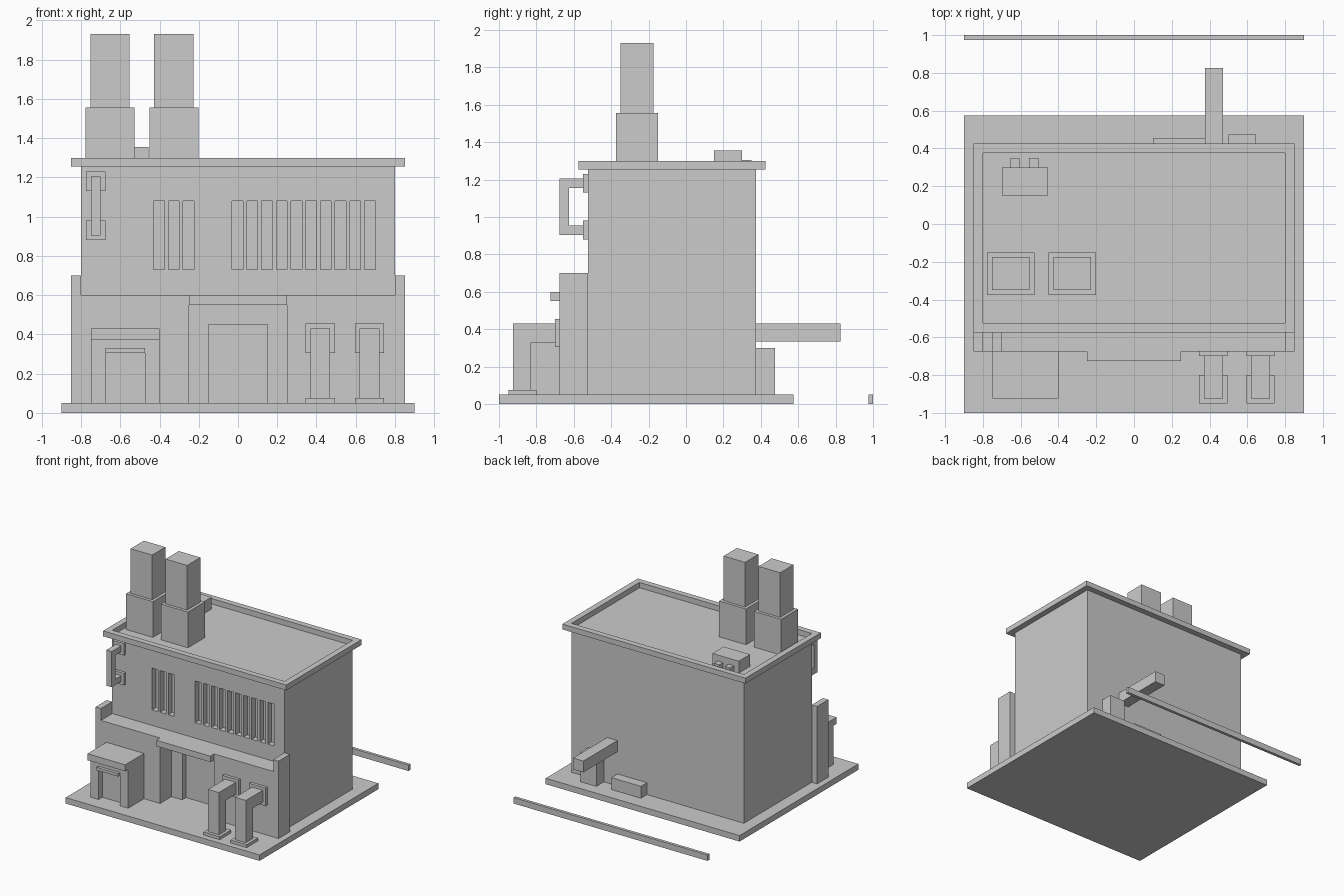
import bpy, bmesh

if "Cube" in bpy.data.objects:
    bpy.data.objects.remove(bpy.data.objects["Cube"])


def boxes(name, specs):
    """One object made of axis-aligned boxes (x0, x1, y0, y1, z0, z1)."""
    bm = bmesh.new()
    for x0, x1, y0, y1, z0, z1 in specs:
        verts = bmesh.ops.create_cube(bm, size=1)["verts"]
        for v in verts:
            v.co.x = x1 if v.co.x > 0 else x0
            v.co.y = y1 if v.co.y > 0 else y0
            v.co.z = z1 if v.co.z > 0 else z0
    mesh = bpy.data.meshes.new(name)
    bm.to_mesh(mesh)
    bm.free()
    ob = bpy.data.objects.new(name, mesh)
    bpy.context.collection.objects.link(ob)
    return ob


def cut(ob, specs):
    """Carve disjoint boxes out of an object."""
    cutter = boxes("cutter", specs)
    cutter.hide_render = True
    mod = ob.modifiers.new("cut", "BOOLEAN")
    mod.operation, mod.solver, mod.object = "DIFFERENCE", "EXACT", cutter
    bpy.context.view_layer.objects.active = ob
    bpy.ops.object.modifier_apply(modifier=mod.name)
    bpy.data.objects.remove(cutter)


FLOOR = 0.05
FRONT, BACK = -0.525, 0.375     # main wall planes
PORCH = -0.675                  # lower facade plane

# Ground slab and separate rear kerb
boxes("ground_slab", [(-0.9, 0.9, -1, 0.575, 0, FLOOR)])
boxes("rear_kerb", [(-0.9, 0.9, 0.975, 1, 0, FLOOR)])

# Main block with window slots and door recess
body = boxes("main_block", [(-0.8, 0.8, FRONT, BACK, FLOOR, 1.255)])
starts = [-0.43 + 0.075 * i for i in range(3)] + [-0.03 + 0.075 * i for i in range(10)]
cut(body, [(x, x + 0.055, FRONT - 0.1, FRONT + 0.05, 0.73, 1.08) for x in starts]
    + [(-0.15, 0.15, FRONT - 0.1, FRONT + 0.05, 0, 0.45)])

# Parapet ring round the roof
parapet = boxes("parapet", [(-0.85, 0.85, FRONT - 0.05, BACK + 0.05, 1.255, 1.3)])
cut(parapet, [(-0.8, 0.8, FRONT, BACK, 1.2, 1.4)])

# Lower facade with entrance opening, end walls and canopy
facade = boxes("lower_facade", [(-0.8, 0.8, PORCH, FRONT, FLOOR, 0.6)])
cut(facade, [(-0.25, 0.25, PORCH - 0.1, FRONT + 0.1, 0, 0.55)])
boxes("end_walls", [(s * 0.825 - 0.025, s * 0.825 + 0.025, PORCH, FRONT, FLOOR, 0.7)
                    for s in (-1, 1)])
boxes("entrance_canopy", [(-0.25, 0.25, -0.725, PORCH, 0.55, 0.6)])

# Side bay with roof slab, doorway and lintel
bay = boxes("side_bay", [(-0.75, -0.4, -0.885, PORCH, FLOOR, 0.375)])
cut(bay, [(-0.675, -0.475, -1, -0.835, 0, 0.305)])
boxes("side_bay_roof", [(-0.75, -0.4, -0.925, PORCH, 0.375, 0.43)])
boxes("side_bay_lintel", [(-0.675, -0.475, -0.91, -0.885, 0.305, 0.33)])

# Bent ducts from the facade to the ground
for i, x in enumerate((0.42, 0.67), 1):
    boxes(f"duct_foot_{i}", [(x - 0.075, x + 0.075, -0.95, -0.8, FLOOR, 0.075)])
    boxes(f"duct_post_{i}", [(x - 0.05, x + 0.05, -0.925, -0.83, 0.075, 0.33)])
    boxes(f"duct_arm_{i}", [(x - 0.05, x + 0.05, -0.925, -0.7, 0.33, 0.43)])
    boxes(f"duct_flange_{i}", [(x - 0.075, x + 0.075, -0.7, PORCH, 0.305, 0.455)])

# Wall pipe loop with two mounting plates
boxes("wall_pipe", [(-0.75, -0.7, -0.675, -0.625, 0.905, 1.205),
                    (-0.75, -0.7, -0.625, -0.55, 1.155, 1.205),
                    (-0.75, -0.7, -0.625, -0.55, 0.905, 0.955)])
boxes("pipe_plates", [(-0.775, -0.675, -0.55, FRONT, z, z + 0.1) for z in (0.88, 1.13)])

# Stepped chimneys
for i, x in enumerate((-0.652, -0.327), 1):
    boxes(f"chimney_base_{i}", [(x - 0.125, x + 0.125, -0.375, -0.15, 1.255, 1.555)])
    boxes(f"chimney_stack_{i}", [(x - 0.1, x + 0.1, -0.35, -0.175, 1.555, 1.93)])

# Roof unit with two outlets
boxes("roof_unit", [(-0.7, -0.455, 0.15, 0.3, 1.255, 1.355)])
boxes("roof_unit_outlets", [(x, x + 0.05, 0.3, 0.35, 1.255, 1.305) for x in (-0.655, -0.555)])

# Rear pipe and boxes
boxes("rear_pipe", [(0.375, 0.47, BACK, 0.825, 0.335, 0.43)])
boxes("rear_low_box", [(0.1, 0.375, BACK, 0.455, FLOOR, 0.15)])
boxes("rear_tall_box", [(0.5, 0.645, BACK, 0.475, FLOOR, 0.3)])
